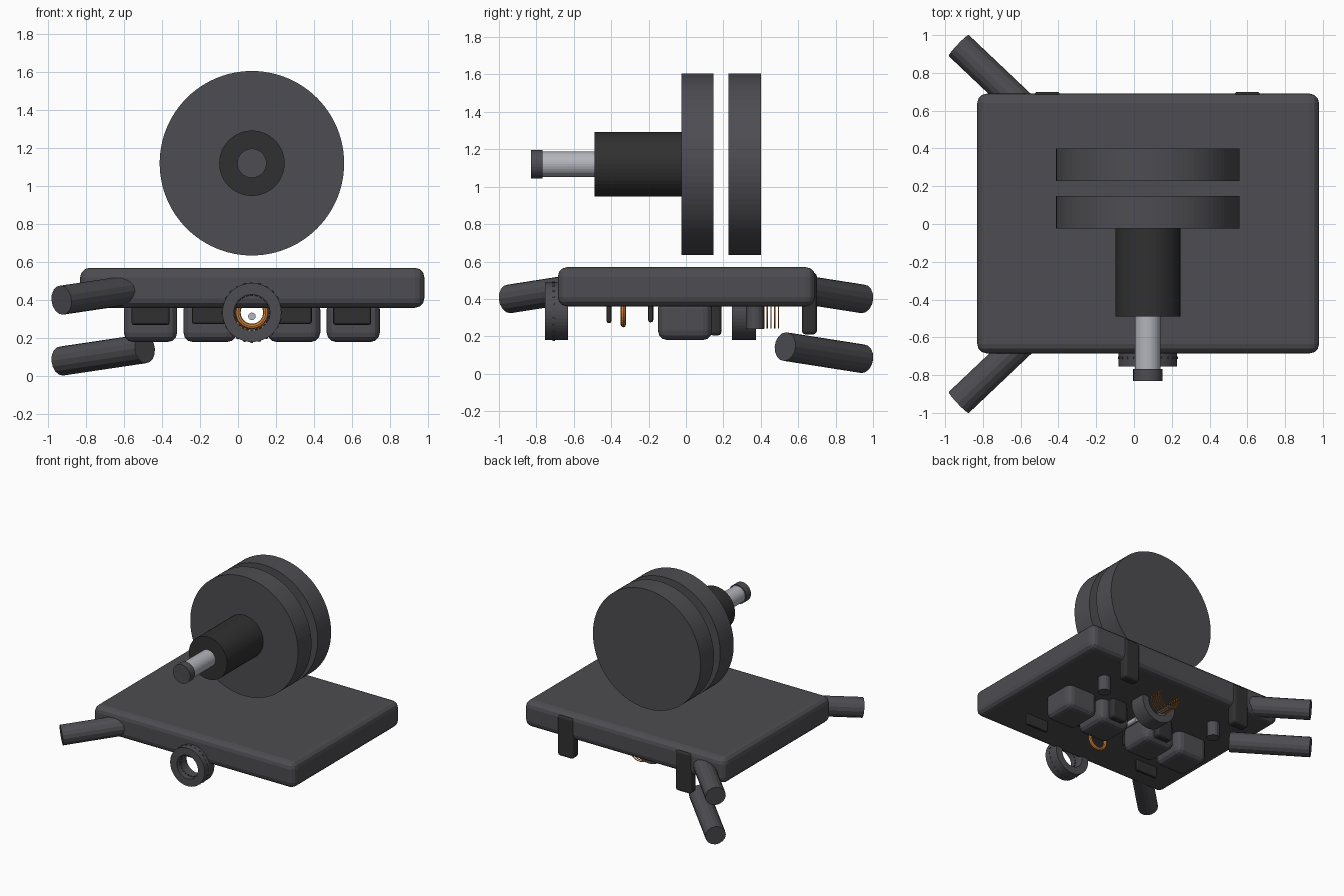
import bpy, bmesh, math
from mathutils import Vector

if "Cube" in bpy.data.objects:
    bpy.data.objects.remove(bpy.data.objects["Cube"])


def material(name, rgb):
    m = bpy.data.materials.new(name)
    m.diffuse_color = (*rgb, 1)
    m.use_nodes = True
    m.node_tree.nodes["Principled BSDF"].inputs["Base Color"].default_value = m.diffuse_color
    return m


GREY = material("slate grey", (0.075, 0.073, 0.083))
DARK = material("charcoal", (0.030, 0.030, 0.030))
METAL = material("bare metal", (0.45, 0.46, 0.50))
COPPER = material("copper orange", (0.65, 0.23, 0.04))


def finish(name, bm, mat):
    bmesh.ops.recalc_face_normals(bm, faces=bm.faces[:])
    me = bpy.data.meshes.new(name)
    bm.to_mesh(me)
    bm.free()
    me.materials.append(mat)
    ob = bpy.data.objects.new(name, me)
    bpy.context.collection.objects.link(ob)
    return ob


def box(name, lo, hi, mat, bevel=0.0, segments=3):
    """Box between two corners with rounded edges."""
    bm = bmesh.new()
    bmesh.ops.create_cube(bm, size=1)
    for v in bm.verts:
        v.co = Vector([(a + b) / 2 + c * (b - a) for a, b, c in zip(lo, hi, v.co)])
    if bevel:
        bmesh.ops.bevel(bm, geom=bm.edges[:], offset=bevel, segments=segments,
                        profile=0.5, affect='EDGES')
    return finish(name, bm, mat)


def rod(name, a, b, r, mat, sides=32):
    """Cylinder from point a to point b."""
    a, b = Vector(a), Vector(b)
    bm = bmesh.new()
    bmesh.ops.create_cone(bm, cap_ends=True, segments=sides, radius1=r,
                          radius2=r, depth=(b - a).length)
    ob = finish(name, bm, mat)
    ob.location = (a + b) / 2
    ob.rotation_euler = (b - a).to_track_quat('Z', 'Y').to_euler()
    return ob


def ring(name, x, z, profile, mat, sides=48):
    """Closed (radius, y) profile swept around an axis along y."""
    bm = bmesh.new()
    loops = []
    for i in range(sides):
        t = 2 * math.pi * i / sides
        loops.append([bm.verts.new((x + r * math.cos(t), y, z + r * math.sin(t)))
                      for r, y in profile])
    n = len(profile)
    for i in range(sides):
        p, q = loops[i], loops[(i + 1) % sides]
        for j in range(n):
            bm.faces.new((p[j], p[(j + 1) % n], q[(j + 1) % n], q[j]))
    return finish(name, bm, mat)


def circle(radius, y, r, n=8):
    return [(radius + r * math.cos(2 * math.pi * k / n),
             y + r * math.sin(2 * math.pi * k / n)) for k in range(n)]


CX = 0.073

# Main slab
box("slab", (-0.83, -0.685, 0.36), (0.98, 0.69, 0.57), GREY, 0.05)

# Twin discs, hub, shaft and cap
ZD = 1.12
rod("front_disc", (CX, -0.025, ZD), (CX, 0.148, ZD), 0.485, GREY, 96)
rod("rear_disc", (CX, 0.228, ZD), (CX, 0.40, ZD), 0.485, GREY, 96)
rod("hub", (CX, -0.49, ZD), (CX, -0.025, ZD), 0.172, DARK, 48)
rod("shaft", (CX, -0.78, ZD), (CX, -0.49, ZD), 0.068, METAL)
rod("shaft_cap", (CX, -0.83, ZD), (CX, -0.768, ZD), 0.077, GREY)

# Slanted legs
for name, side, z in (("front_leg", -1, 0.40), ("back_leg", 1, 0.40),
                      ("lower_back_leg", 1, 0.08)):
    rod(name, (-0.928, 0.945 * side, z), (-0.49, 0.53 * side, z + 0.065),
        0.077, GREY, 16)

# Front and rear bearing rings
ZR = 0.335
for name, y0, y1 in (("front_ring", -0.755, -0.63), ("rear_ring", 0.245, 0.375)):
    ring(name, CX, ZR, [(0.095, y0), (0.155, y0), (0.155, y1), (0.095, y1)], GREY)

# Small radial pins through the front ring
for i in range(24):
    t = 2 * math.pi * i / 24
    d = Vector((math.cos(t), 0, math.sin(t)))
    c = Vector((CX, -0.708, ZR))
    rod("ring_pin", c + d * 0.088, c + d * 0.159, 0.007, GREY, 8)

# Copper ring and wire coil below the slab
ring("copper_ring", CX, ZR, circle(0.073, -0.335, 0.014), COPPER, 32)
for i in range(6):
    ring("coil_wire", CX, ZR, circle(0.09, 0.395 + 0.02 * i, 0.004, 6), COPPER, 32)

# Rounded blocks under the slab, with a tab behind the inner pair
for x in (-0.46, -0.147, 0.293, 0.606):
    box("block", (x - 0.14, -0.15, 0.18), (x + 0.14, 0.14, 0.40), GREY, 0.05)
for x in (-0.147, 0.293):
    box("inner_tab", (x - 0.07, 0.125, 0.205), (x + 0.07, 0.19, 0.40), DARK, 0.02)
    box("inner_plate", (x - 0.095, -0.203, 0.275), (x + 0.095, -0.175, 0.38), DARK, 0.012, 2)

# Outer plates, studs and back tabs
for x in (-0.46, 0.60):
    box("outer_plate", (x - 0.1, -0.425, 0.27), (x + 0.1, -0.398, 0.38), DARK, 0.012, 2)
    rod("stud", (x, 0.37, 0.24), (x, 0.37, 0.38), 0.048, GREY, 16)
    box("back_tab", (x - 0.07, 0.62, 0.21), (x + 0.07, 0.70, 0.54), DARK, 0.02)

# Small metal pin between the inner blocks
rod("metal_pin", (CX, -0.04, ZR - 0.02), (CX, 0.12, ZR - 0.02), 0.02, METAL, 12)
